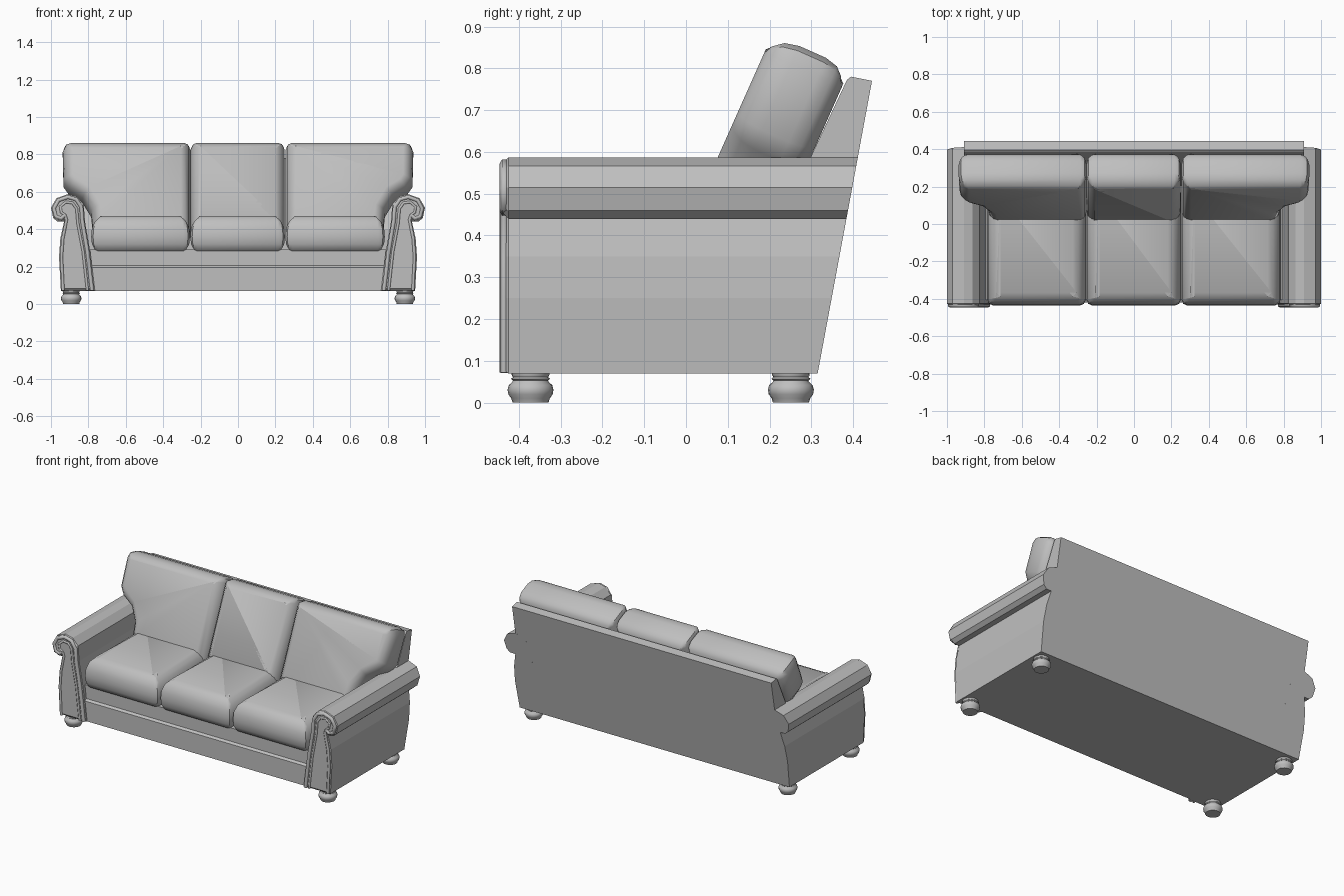
import bpy, bmesh, math
from mathutils import Matrix, Vector

if "Cube" in bpy.data.objects:
    bpy.data.objects.remove(bpy.data.objects["Cube"])

grey = bpy.data.materials.new("grey_upholstery")
grey.diffuse_color = (0.52, 0.52, 0.52, 1)
grey.use_nodes = True
grey.node_tree.nodes["Principled BSDF"].inputs["Base Color"].default_value = grey.diffuse_color


def finish(name, bm, angle=None):
    bmesh.ops.recalc_face_normals(bm, faces=bm.faces)
    me = bpy.data.meshes.new(name)
    bm.to_mesh(me)
    bm.free()
    me.materials.append(grey)
    if angle is not None:
        me.shade_smooth()
        me.set_sharp_from_angle(angle=math.radians(angle))
    ob = bpy.data.objects.new(name, me)
    bpy.context.collection.objects.link(ob)
    return ob


def inset(pts, d):
    """Move a closed outline inwards by d with mitred corners."""
    n = len(pts)
    area = sum(pts[i][0] * pts[(i + 1) % n][1] - pts[(i + 1) % n][0] * pts[i][1] for i in range(n))
    s = 1 if area > 0 else -1
    out = []
    for i in range(n):
        p = Vector(pts[i])
        a = (p - Vector(pts[i - 1])).normalized()
        b = (Vector(pts[(i + 1) % n]) - p).normalized()
        na, nb = Vector((-a.y, a.x)) * s, Vector((-b.y, b.x)) * s
        out.append(p + (na + nb) * (d / (1 + na.dot(nb))))
    return out


def loft(name, outline, layers, axes, origin=(0, 0, 0), angle=None, tweak=None):
    """Stack inset copies of an outline; layers are (depth, inset), axes are u, v, depth."""
    u, v, w = (Vector(a) for a in axes)
    o = Vector(origin)
    bm = bmesh.new()
    rings = [[bm.verts.new(o + u * p[0] + v * p[1] + w * depth) for p in inset(outline, d)]
             for depth, d in layers]
    n = len(outline)
    for a, b in zip(rings, rings[1:]):
        for i in range(n):
            bm.faces.new((a[i], a[(i + 1) % n], b[(i + 1) % n], b[i]))
    bm.faces.new(rings[0])
    bm.faces.new(rings[-1])
    if tweak:
        for vert in bm.verts:
            tweak(vert.co)
    return finish(name, bm, angle)


def lathe(name, profile, x, y, sides=20):
    bm = bmesh.new()
    rings = [[bm.verts.new((x + r * math.cos(2 * math.pi * i / sides),
                            y + r * math.sin(2 * math.pi * i / sides), z)) for i in range(sides)]
             for r, z in profile]
    for a, b in zip(rings, rings[1:]):
        for i in range(sides):
            bm.faces.new((a[i], a[(i + 1) % sides], b[(i + 1) % sides], b[i]))
    bm.faces.new(rings[0])
    bm.faces.new(rings[-1])
    return finish(name, bm, 50)


def piping(name, pts, y, radius):
    cu = bpy.data.curves.new(name, 'CURVE')
    cu.dimensions = '3D'
    cu.bevel_depth, cu.bevel_resolution, cu.use_fill_caps = radius, 1, True
    sp = cu.splines.new('POLY')
    sp.points.add(len(pts) - 1)
    for p, (x, z) in zip(sp.points, pts):
        p.co = (x, y, z, 1)
    cu.materials.append(grey)
    ob = bpy.data.objects.new(name, cu)
    bpy.context.collection.objects.link(ob)
    bpy.ops.object.select_all(action='DESELECT')
    ob.select_set(True)
    bpy.context.view_layer.objects.active = ob
    bpy.ops.object.convert(target='MESH')


X, Y, Z = (1, 0, 0), (0, 1, 0), (0, 0, 1)


def slope_back(co):
    """Lean the rear end of a part along the sloping back plane."""
    if co.y > 0.2:
        co.y = 0.315 + 0.186 * (co.z - 0.07)


# Base with stepped front rail
base = [(-0.42, 0.07), (-0.42, 0.195), (-0.405, 0.205), (-0.405, 0.29),
        (0.3, 0.29), (0.3, 0.07)]
loft("base", base, [(-0.81, 0), (0.81, 0)], (Y, Z, X))

# Sloping back frame
back = [(0.315, 0.07), (0.445, 0.77), (0.395, 0.78), (0.385, 0.772), (0.21, 0.4), (0.2, 0.07)]
loft("back_frame", back, [(-0.91, 0), (0.91, 0)], (Y, Z, X))

# Scroll arms with piping on their fronts
arm = [(0.765, 0.07), (0.947, 0.07), (0.957, 0.25), (0.95, 0.35), (0.93, 0.44), (0.965, 0.44),
       (0.988, 0.46), (1.0, 0.515), (0.97, 0.566), (0.91, 0.587), (0.863, 0.575),
       (0.825, 0.535), (0.818, 0.44), (0.79, 0.28)]
hook = [(0.78, 0.072), (0.805, 0.28), (0.832, 0.44), (0.838, 0.52), (0.866, 0.56), (0.91, 0.572),
        (0.96, 0.555), (0.985, 0.512), (0.975, 0.468), (0.945, 0.457), (0.925, 0.475)]
inner = [(0.805, 0.072), (0.828, 0.28), (0.856, 0.43), (0.863, 0.51), (0.885, 0.54),
         (0.92, 0.545), (0.95, 0.52), (0.945, 0.49), (0.925, 0.475)]
outer = [(0.935, 0.072), (0.944, 0.25), (0.937, 0.35), (0.917, 0.45), (0.925, 0.475)]
for s, side in ((1, "right"), (-1, "left")):
    def flip(pts):
        return [(s * x, z) for x, z in pts]
    loft(side + "_arm", flip(arm), [(-0.437, 0.012), (-0.425, 0), (0.4, 0)], (X, Z, Y),
         tweak=slope_back)
    piping(side + "_arm_outer_piping", flip(hook), -0.434, 0.012)
    piping(side + "_arm_inner_piping", flip(inner), -0.435, 0.008)
    piping(side + "_arm_edge_piping", flip(outer), -0.435, 0.009)


def rounded(x0, x1, y0, y1, r):
    """Rectangle with two-step rounded corners."""
    pts = []
    for cx, cy, a0 in ((x1 - r, y1 - r, 0), (x0 + r, y1 - r, 90),
                       (x0 + r, y0 + r, 180), (x1 - r, y0 + r, 270)):
        for k in range(3):
            a = math.radians(a0 + 45 * k)
            pts.append((cx + r * math.cos(a), cy + r * math.sin(a)))
    return pts


# Seat cushions
seat_layers = [(0.272, 0.05), (0.29, 0.02), (0.32, 0.004), (0.36, 0), (0.405, 0.004),
               (0.44, 0.02), (0.46, 0.04), (0.471, 0.07)]
for name, x0, x1 in (("left", -0.785, -0.257), ("middle", -0.255, 0.251), ("right", 0.253, 0.785)):
    loft(name + "_seat_cushion", rounded(x0, x1, -0.437, 0.2, 0.035), seat_layers, (X, Y, Z),
         angle=35)

# Leaning back cushions, outer ones spread over the arms
t = math.radians(24)
lean = (X, (0, math.sin(t), math.cos(t)), (0, math.cos(t), -math.sin(t)))
back_layers = [(0, 0.05), (0.01, 0.028), (0.035, 0.008), (0.07, 0), (0.14, 0),
               (0.172, 0.008), (0.19, 0.025), (0.203, 0.05)]
middle = rounded(-0.253, 0.249, -0.19, 0.325, 0.03)
loft("middle_back_cushion", middle, back_layers, lean, (0, 0.075, 0.585), 35)
wing = [(0.255, -0.19), (0.775, -0.19), (0.785, -0.07), (0.83, 0.01), (0.9, 0.055),
        (0.933, 0.105), (0.937, 0.28), (0.925, 0.313), (0.895, 0.325), (0.285, 0.325),
        (0.264, 0.316), (0.255, 0.295)]
for s, side in ((1, "right"), (-1, "left")):
    loft(side + "_back_cushion", [(s * x, w) for x, w in wing], back_layers, lean,
         (0, 0.075, 0.585), 35)

# Turned bun feet
foot = [(0.043, 0), (0.046, 0.01), (0.053, 0.02), (0.055, 0.031), (0.052, 0.042), (0.043, 0.05),
        (0.042, 0.053), (0.047, 0.057), (0.042, 0.061), (0.045, 0.066), (0.045, 0.075)]
for x in (-0.892, 0.892):
    for y, end in ((-0.372, "front"), (0.251, "rear")):
        lathe(("right_" if x > 0 else "left_") + end + "_foot", foot, x, y)
